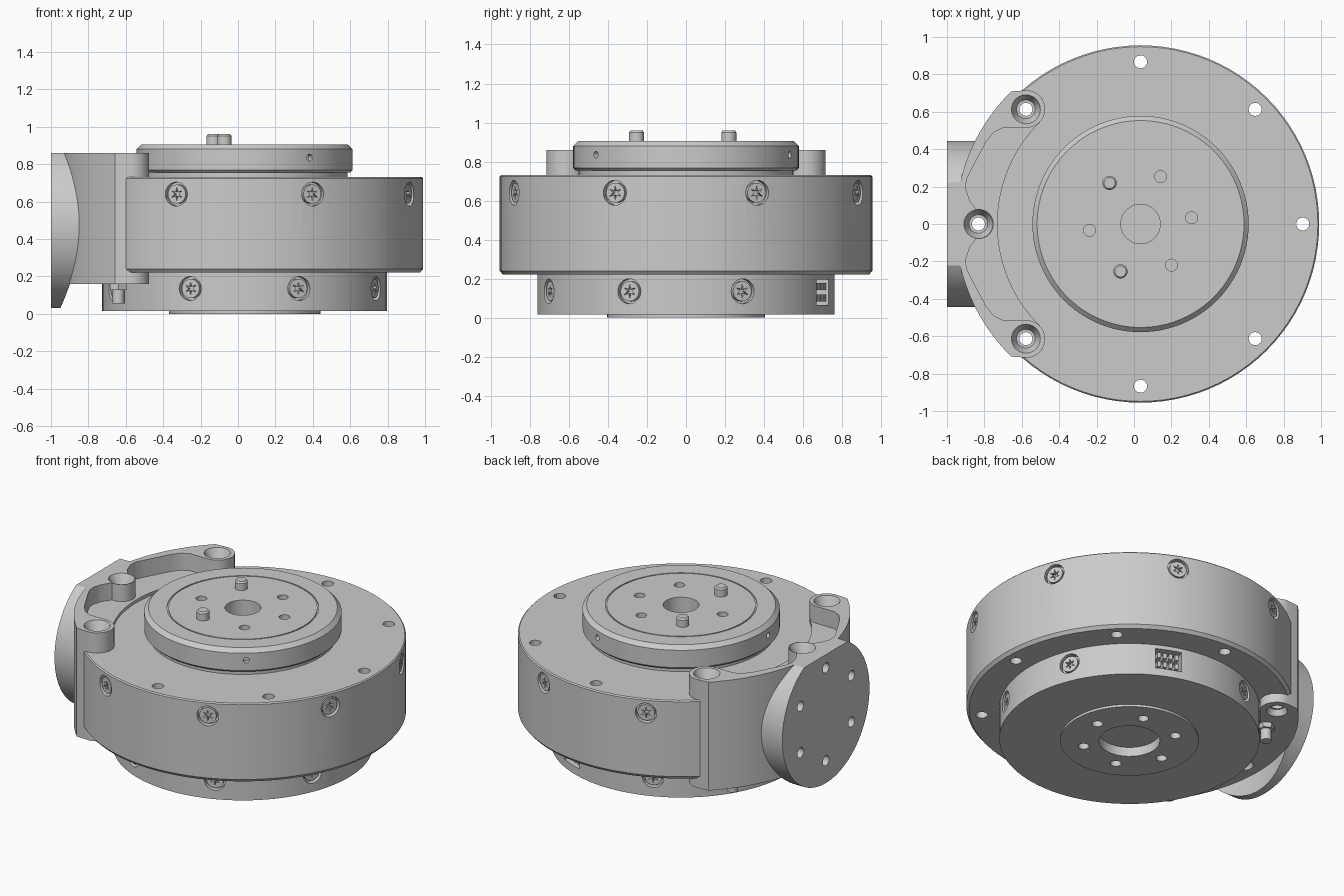
import bpy, bmesh
from math import radians, cos, sin, pi
from mathutils import Vector, Matrix

if "Cube" in bpy.data.objects:
    bpy.data.objects.remove(bpy.data.objects["Cube"])

CX = 0.035                      # axis of the turntable
UP = Vector((0, 0, 1))
EIGHTHS = [45 * k for k in range(8)]
SIXTHS = [7 + 60 * k for k in range(6)]


def polar(angle, r, z=0.0):
    a = radians(angle)
    return Vector((CX + r * cos(a), r * sin(a), z))


def outward(angle):
    return Vector((cos(radians(angle)), sin(radians(angle)), 0))


def arc(x, y, r, start, end, n):
    steps = [radians(start + (end - start) * i / n) for i in range(n + 1)]
    return [(x + r * cos(a), y + r * sin(a)) for a in steps]


def finish(name, bm):
    bmesh.ops.recalc_face_normals(bm, faces=bm.faces)
    mesh = bpy.data.meshes.new(name)
    bm.to_mesh(mesh)
    bm.free()
    obj = bpy.data.objects.new(name, mesh)
    bpy.context.collection.objects.link(obj)
    return obj


def lathe(name, profile, segments=96):
    bm = bmesh.new()
    verts = [bm.verts.new((CX + r, 0, z)) for r, z in profile]
    edges = [bm.edges.new(pair) for pair in zip(verts, verts[1:])]
    bmesh.ops.spin(bm, geom=verts + edges, cent=(CX, 0, 0), axis=UP,
                   angle=2 * pi, steps=segments)
    bmesh.ops.remove_doubles(bm, verts=bm.verts, dist=0.0001)
    return finish(name, bm)


def prism(name, outline, z0, z1):
    bm = bmesh.new()
    face = bm.faces.new([bm.verts.new((x, y, z0)) for x, y in outline])
    new = bmesh.ops.extrude_face_region(bm, geom=[face])["geom"]
    moved = [v for v in new if isinstance(v, bmesh.types.BMVert)]
    bmesh.ops.translate(bm, verts=moved, vec=UP * (z1 - z0))
    return finish(name, bm)


def rods(name, places, r1, depth, r2=None, segments=24):
    """Cylinders or cones centred on each (position, axis) pair."""
    bm = bmesh.new()
    for pos, axis in places:
        turn = axis.to_track_quat('Z', 'Y').to_matrix().to_4x4()
        bmesh.ops.create_cone(bm, cap_ends=True, segments=segments, radius1=r1,
                              radius2=r1 if r2 is None else r2, depth=depth,
                              matrix=Matrix.Translation(pos) @ turn)
    return finish(name, bm)


def boxes(name, places, size, angle=0):
    bm = bmesh.new()
    turn = Matrix.Rotation(radians(angle), 4, 'Z') @ Matrix.Diagonal((*size, 1))
    for pos in places:
        bmesh.ops.create_cube(bm, size=1, matrix=Matrix.Translation(pos) @ turn)
    return finish(name, bm)


def cut(targets, cutter):
    cutter.hide_render = True
    for obj in targets:
        mod = obj.modifiers.new("cut", 'BOOLEAN')
        mod.operation, mod.solver, mod.object = 'DIFFERENCE', 'EXACT', cutter
        bpy.context.view_layer.objects.active = obj
        bpy.ops.object.modifier_apply(modifier=mod.name)
    bpy.data.objects.remove(cutter)


def mirrored(half):
    return half + [(x, -y) for x, y in reversed(half) if y > 0.0001]


# Round bodies: lower base, main housing, rotating plate
base = lathe("base", [(0, 0.06), (0.178, 0.06), (0.178, 0), (0.405, 0), (0.405, 0.015),
                      (0.762, 0.015), (0.762, 0.23), (0, 0.23)])
housing = lathe("housing", [(0, 0.22), (0.938, 0.22), (0.955, 0.24), (0.955, 0.723),
                            (0.948, 0.73), (0, 0.73)])
plate = lathe("turntable", [(0, 0.72), (0.55, 0.72), (0.55, 0.755), (0.565, 0.755),
                            (0.578, 0.768), (0.578, 0.88), (0.553, 0.905), (0.444, 0.905),
                            (0.444, 0.899), (0.436, 0.899), (0.436, 0.905), (0.105, 0.905),
                            (0.105, 0.8), (0, 0.8)])

# Side bracket: clamp body plus raised rim with three bolt bosses
outer = arc(CX, 0, 0.99, 180, 134.3, 20)
end_boss = (-0.575, 0.615, 0.1)
clamp = prism("bracket_body", mirrored(outer + arc(*end_boss, 90, -40, 12)
                                       + arc(CX, 0, 0.765, 135, 180, 20)), 0.16, 0.75)
rim = prism("bracket_rim", mirrored(
    outer + arc(*end_boss, 90, -90, 16)
    + [(-0.70, 0.515), (-0.75, 0.49), (-0.79, 0.44), (-0.87, 0.29), (-0.895, 0.24),
       (-0.90, 0.19), (-0.88, 0.13)]
    + arc(-0.83, 0, 0.08, 100, 0, 12)), 0.74, 0.86)

# Round mounting flange on the bracket, trimmed to the bracket's curve
X = Vector((1, 0, 0))
flange_mid = Vector((-1, 0, 0.475))
flange = rods("flange", [(flange_mid + X * 0.09, X)], 0.445, 0.18, segments=72)
cut([flange], rods("trim", [(Vector((CX, 0, 0.5)), UP)], 0.985, 2, segments=192))
cut([flange], boxes("trim", [Vector((-0.9, 0, 0.96))], (1, 2, 0.2)))
flange_holes = [(flange_mid + Vector((0, 0.3 * cos(radians(a)), 0.3 * sin(radians(a)))), X)
                for a in range(30, 390, 60)]
cut([flange], rods("drill", flange_holes, 0.032, 0.08))

# Vertical bolt holes through housing and bracket
cut([housing, clamp, rim], rods("drill", [(polar(a, 0.867, 0.5), UP) for a in EIGHTHS],
                                0.035, 2))
bracket_angles = (135, 180, 225)
cut([rim], rods("sink", [(polar(a, 0.867, 0.83), UP) for a in bracket_angles],
                0.05, 0.062, 0.078))
cut([clamp], rods("sink", [(polar(a, 0.867, 0.17), UP) for a in bracket_angles],
                  0.07, 0.05, 0.045))

# Holes and dowel pins on the rotating plate, holes under the base
cut([plate], rods("drill", [(polar(a, 0.275, 0.9), UP) for a in SIXTHS], 0.032, 0.12))
cut([plate], rods("drill", [(polar(a, 0.578, 0.835), outward(a)) for a in (-53, 67, 187)],
                  0.018, 0.06))
cut([base], rods("drill", [(polar(a, 0.275, 0), UP) for a in SIXTHS], 0.032, 0.12))
pin_angles = (127, 247)
pins = rods("dowel_pins", [(polar(a, 0.275, 0.895), UP) for a in pin_angles], 0.038, 0.11)
pin_tips = rods("dowel_tips", [(polar(a, 0.275, 0.955), UP) for a in pin_angles],
                0.038, 0.01, 0.03)

# Side screws: sunk pockets holding heads with a star socket
star = [(r * cos(radians(a)), r * sin(radians(a)))
        for a, r in ((30 * i, 0.036 if i % 2 else 0.012) for i in range(12))]
head = rods("screw", [(Vector((0, 0, -0.02)), UP)], 0.051, 0.04)
cut([head], prism("socket", star, -0.025, 0.1))
screw_mesh = head.data
bpy.data.objects.remove(head)
screws = []


def side_screws(body, name, angles, radius, z):
    cut([body], rods("pocket", [(polar(a, radius, z), outward(a)) for a in angles],
                     0.064, 0.07))
    for a in angles:
        obj = bpy.data.objects.new(name, screw_mesh)
        obj.location = polar(a, radius - 0.008, z)
        obj.rotation_euler = outward(a).to_track_quat('Z', 'Y').to_euler()
        bpy.context.collection.objects.link(obj)
        screws.append(obj)


ring = [22.5 + a for a in EIGHTHS]
side_screws(housing, "housing_screw", [a for a in ring if a not in (157.5, 202.5)],
            0.955, 0.64)
side_screws(base, "base_screw", [a for a in ring if a != 67.5], 0.762, 0.135)

# Cable socket recessed in the base
SOCKET = 67.5
cut([base], boxes("recess", [polar(SOCKET, 0.75, 0.13)], (0.12, 0.16, 0.13), SOCKET))
side = outward(SOCKET + 90)
contacts = boxes("socket_contacts",
                 [polar(SOCKET, 0.715, 0.13 + row * 0.03) + side * 0.036 * col
                  for row in (-1, 1) for col in (-1.5, -0.5, 0.5, 1.5)],
                 (0.07, 0.022, 0.035), SOCKET)

# Small clamping bolts below the bracket
spots = [Vector((-0.64, s * 0.44, 0)) for s in (-1, 1)]
nuts = rods("clamp_nuts", [(p + UP * 0.145, UP) for p in spots], 0.05, 0.035, segments=6)
shanks = rods("clamp_shanks", [(p + UP * 0.095, UP) for p in spots], 0.032, 0.08)

# Smooth curved walls, crisp edges
bpy.ops.object.select_all(action='DESELECT')
smooth = [base, housing, plate, clamp, rim, flange, pins, pin_tips, shanks, screws[0]]
for obj in smooth:
    obj.select_set(True)
bpy.context.view_layer.objects.active = base
bpy.ops.object.shade_smooth_by_angle(angle=radians(30))
bpy.ops.object.select_all(action='DESELECT')
